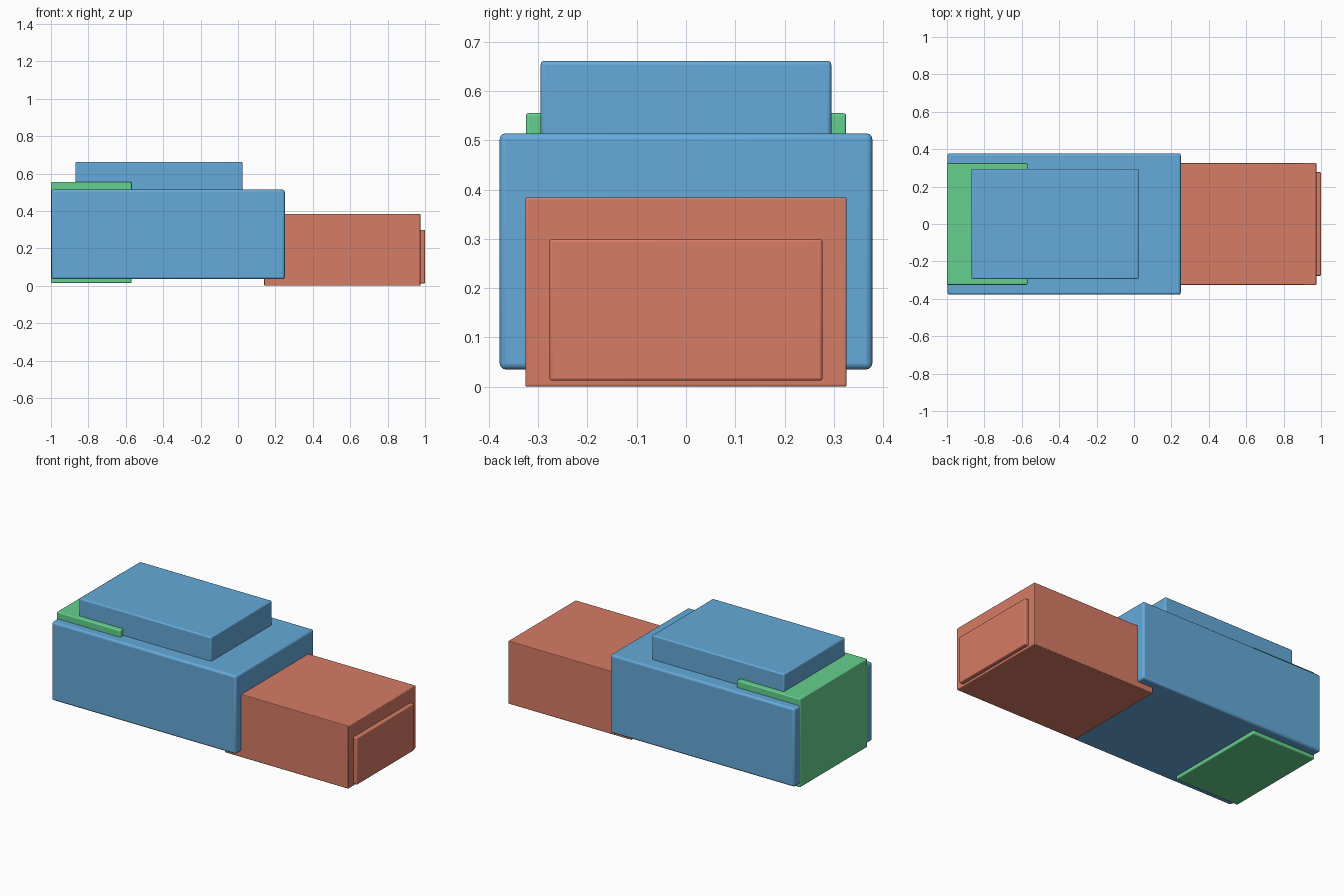
import bpy
import math

if "Cube" in bpy.data.objects:
    bpy.data.objects.remove(bpy.data.objects["Cube"])


def material(name, color):
    mat = bpy.data.materials.new(name)
    mat.diffuse_color = (*color, 1.0)
    mat.use_nodes = True
    mat.node_tree.nodes["Principled BSDF"].inputs["Base Color"].default_value = mat.diffuse_color
    return mat


BLUE = material("blue", (0.13, 0.40, 0.70))
RED = material("red", (0.67, 0.20, 0.13))
GREEN = material("green", (0.13, 0.63, 0.27))


def rounded_box(name, x, half_y, z, bevel, mat):
    """Box from x and z ranges, symmetric in y, with softened edges."""
    bpy.ops.mesh.primitive_cube_add(
        size=1, location=(sum(x) / 2, 0, sum(z) / 2))
    obj = bpy.context.object
    obj.name = name
    obj.scale = (x[1] - x[0], 2 * half_y, z[1] - z[0])
    bpy.ops.object.transform_apply(location=False, rotation=False, scale=True)
    mod = obj.modifiers.new("soft_edges", "BEVEL")
    mod.width = bevel
    mod.segments = 3
    obj.data.materials.append(mat)
    bpy.ops.object.shade_smooth_by_angle(angle=math.radians(35))
    return obj


# Wide main body and the raised slab on its roof
rounded_box("main_body", (-0.998, 0.25), 0.378, (0.035, 0.514), 0.012, BLUE)
rounded_box("roof_slab", (-0.87, 0.025), 0.295, (0.49, 0.661), 0.008, BLUE)

# End block poking out above, below and behind the body
rounded_box("rear_block", (-1.0, -0.57), 0.325, (0.014, 0.555), 0.006, GREEN)

# Lower nose block with a thin panel on its end
rounded_box("nose_block", (0.14, 0.975), 0.326, (0.0, 0.384), 0.004, RED)
rounded_box("nose_panel", (0.95, 1.0), 0.277, (0.012, 0.299), 0.006, RED)
